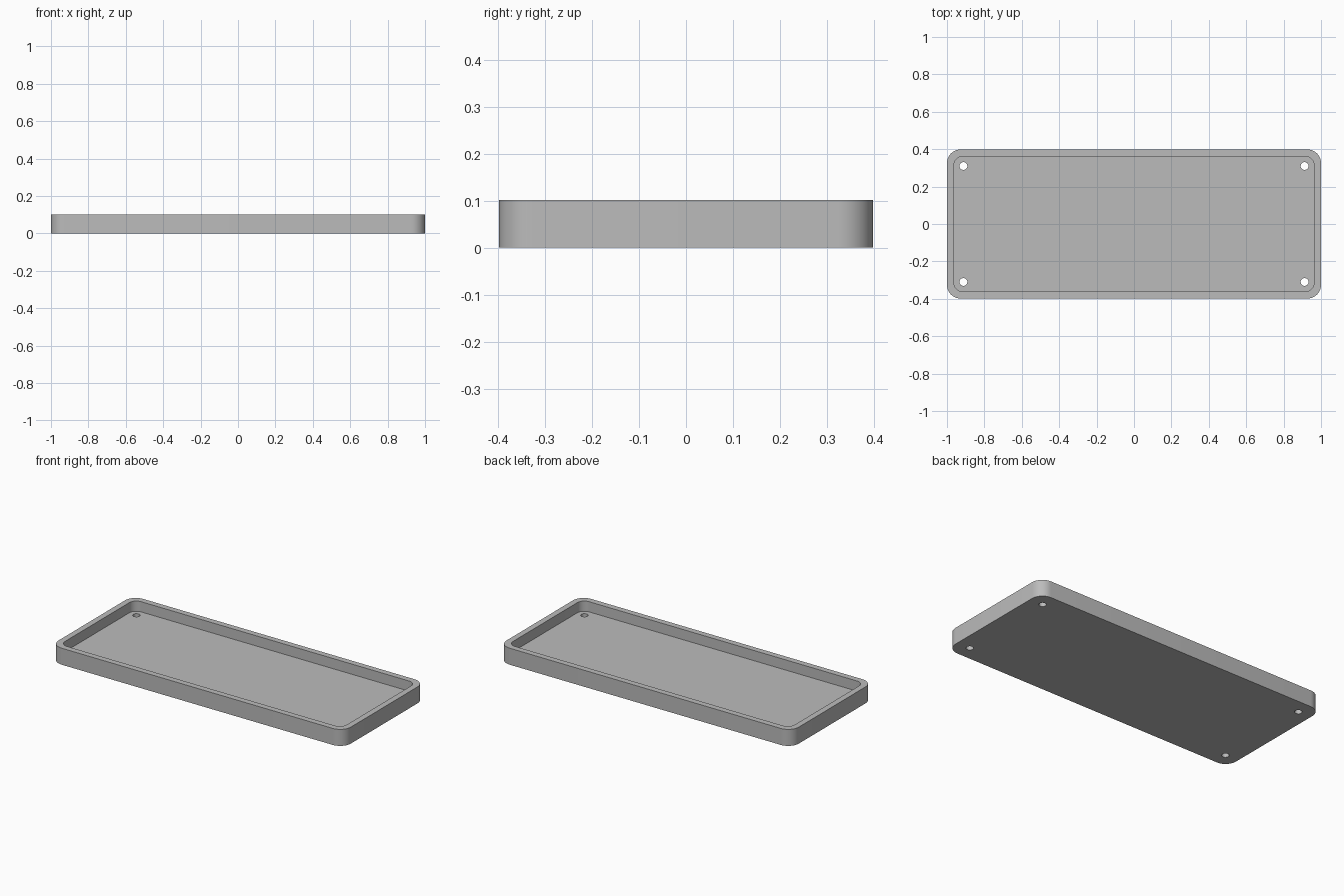
import bpy
import bmesh
from math import cos, sin, pi, radians

cube = bpy.data.objects.get("Cube")
if cube:
    bpy.data.objects.remove(cube, do_unlink=True)

LENGTH, WIDTH, HEIGHT = 2.0, 0.797, 0.102
WALL, FLOOR = 0.037, 0.039
CORNER = 0.073
HOLE_X, HOLE_Y, HOLE_R = 0.912, 0.31, 0.021

grey = bpy.data.materials.new("plain grey")
grey.use_nodes = True
grey.diffuse_color = (0.5, 0.5, 0.5, 1)
grey.node_tree.nodes["Principled BSDF"].inputs["Base Color"].default_value = (0.5, 0.5, 0.5, 1)


def rounded_rectangle(length, width, radius, steps=10):
    points = []
    for quarter, (sx, sy) in enumerate([(1, 1), (-1, 1), (-1, -1), (1, -1)]):
        for i in range(steps + 1):
            a = (quarter + i / steps) * pi / 2
            points.append((sx * (length / 2 - radius) + radius * cos(a),
                           sy * (width / 2 - radius) + radius * sin(a)))
    return points


def circle(cx, cy, radius, sides=24):
    return [(cx + radius * cos(2 * pi * i / sides), cy + radius * sin(2 * pi * i / sides))
            for i in range(sides)]


def prism(name, outline, bottom, top):
    bm = bmesh.new()
    face = bm.faces.new([bm.verts.new((x, y, bottom)) for x, y in outline])
    result = bmesh.ops.extrude_face_region(bm, geom=[face])
    for v in result["geom"]:
        if isinstance(v, bmesh.types.BMVert):
            v.co.z = top
    bmesh.ops.recalc_face_normals(bm, faces=bm.faces)
    mesh = bpy.data.meshes.new(name)
    bm.to_mesh(mesh)
    bm.free()
    mesh.materials.append(grey)
    obj = bpy.data.objects.new(name, mesh)
    bpy.context.collection.objects.link(obj)
    return obj


# Solid rounded block
tray = prism("tray", rounded_rectangle(LENGTH, WIDTH, CORNER), 0, HEIGHT)

# Recess and four corner screw holes
cutters = [prism("recess_cutter",
                 rounded_rectangle(LENGTH - 2 * WALL, WIDTH - 2 * WALL, CORNER - WALL + 0.012),
                 FLOOR, HEIGHT + 0.1)]
for sx in (-1, 1):
    for sy in (-1, 1):
        cutters.append(prism("hole_cutter", circle(sx * HOLE_X, sy * HOLE_Y, HOLE_R),
                             -0.1, FLOOR + 0.02))

bpy.ops.object.select_all(action="DESELECT")
bpy.context.view_layer.objects.active = tray
tray.select_set(True)
for cutter in cutters:
    cutter.hide_render = True
    cut = tray.modifiers.new("cut", "BOOLEAN")
    cut.operation = "DIFFERENCE"
    cut.solver = "EXACT"
    cut.object = cutter
    bpy.ops.object.modifier_apply(modifier=cut.name)
for cutter in cutters:
    bpy.data.objects.remove(cutter, do_unlink=True)

# Smooth corners with crisp rims
bpy.ops.object.shade_smooth_by_angle(angle=radians(30))
